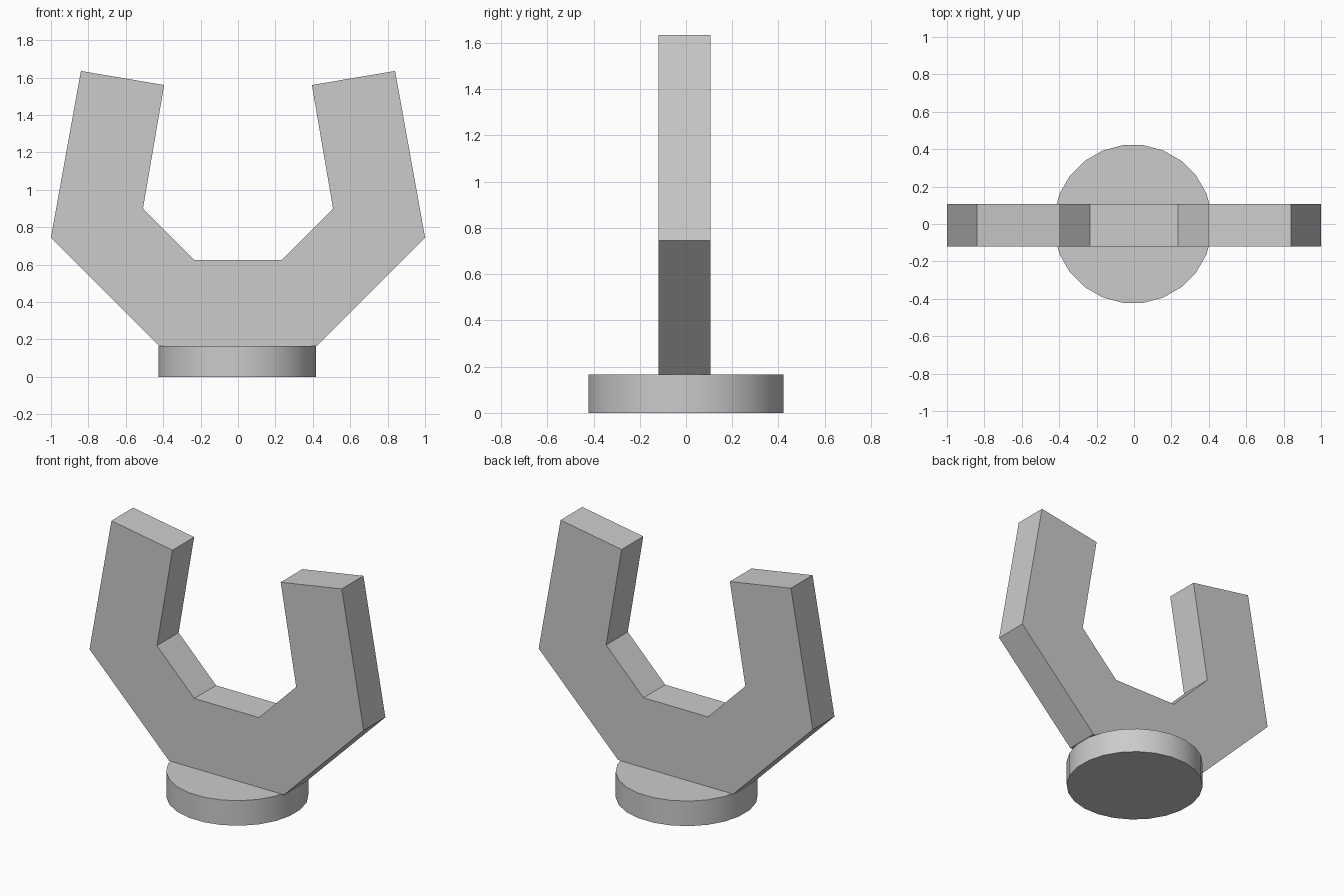
import bpy, bmesh, math

if "Cube" in bpy.data.objects:
    bpy.data.objects.remove(bpy.data.objects["Cube"], do_unlink=True)

# Single plain grey
grey = bpy.data.materials.new("plain_grey")
grey.use_nodes = True
colour = (0.6, 0.6, 0.6, 1)
grey.diffuse_color = colour
grey.node_tree.nodes["Principled BSDF"].inputs["Base Color"].default_value = colour


# Forked cradle: mirrored half profile, extruded front to back
half = [(0.42, 0.165), (1.0, 0.745), (0.84, 1.635),
        (0.395, 1.56), (0.508, 0.9), (0.235, 0.625)]
outline = half + [(-x, z) for x, z in reversed(half)]
front, back = -0.119, 0.107

bm = bmesh.new()
face = bm.faces.new([bm.verts.new((x, front, z)) for x, z in outline])
extruded = bmesh.ops.extrude_face_region(bm, geom=[face], use_keep_orig=True)
moved = [v for v in extruded["geom"] if isinstance(v, bmesh.types.BMVert)]
bmesh.ops.translate(bm, vec=(0, back - front, 0), verts=moved)
bmesh.ops.recalc_face_normals(bm, faces=bm.faces)
mesh = bpy.data.meshes.new("fork")
bm.to_mesh(mesh)
bm.free()
fork = bpy.data.objects.new("fork", mesh)
bpy.context.collection.objects.link(fork)
mesh.materials.append(grey)

# Round foot with smooth sides, turned so flats face the axes
sides, height = 24, 0.165
bpy.ops.mesh.primitive_cylinder_add(
    vertices=sides, radius=0.425, depth=height,
    location=(-0.005, 0, height / 2), rotation=(0, 0, math.pi / sides))
foot = bpy.context.object
foot.name = "round_foot"
foot.data.materials.append(grey)
bpy.ops.object.shade_smooth_by_angle(angle=math.radians(40))
